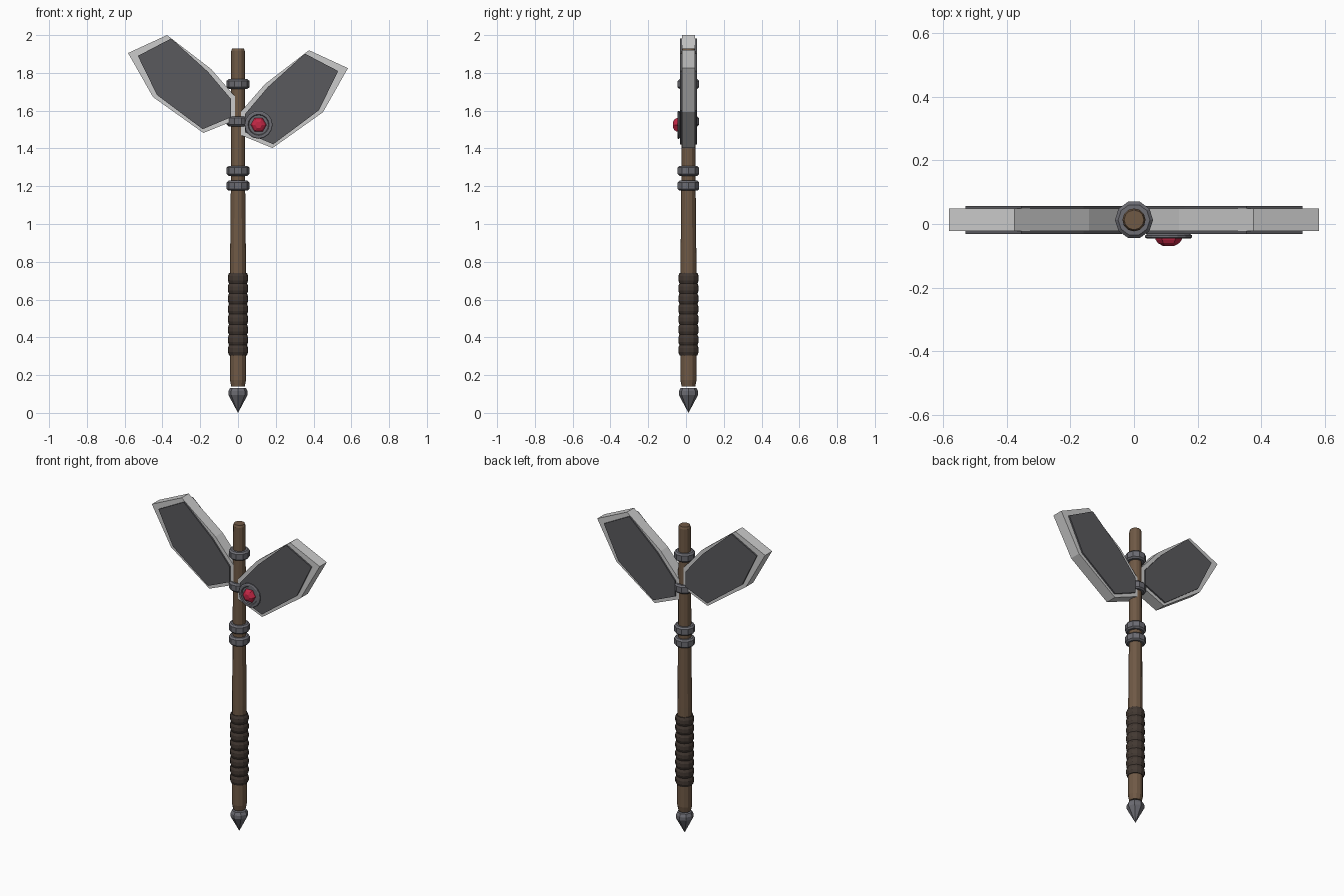
import bpy, bmesh, math
from mathutils import Matrix

if "Cube" in bpy.data.objects:
    bpy.data.objects.remove(bpy.data.objects["Cube"])

CY = 0.013  # depth of the shaft and blade centre plane


def material(name, rgb):
    m = bpy.data.materials.new(name)
    m.diffuse_color = (*rgb, 1)
    m.use_nodes = True
    m.node_tree.nodes["Principled BSDF"].inputs["Base Color"].default_value = m.diffuse_color
    return m


WOOD = material("wood", (0.16, 0.10, 0.06))
LEATHER = material("leather", (0.055, 0.04, 0.032))
STEEL = material("steel", (0.55, 0.55, 0.57))
DARK = material("dark_steel", (0.10, 0.10, 0.11))
IRON = material("iron", (0.15, 0.15, 0.17))
RED = material("red_gem", (0.55, 0.02, 0.06))


def finish(name, bm, mat):
    bmesh.ops.recalc_face_normals(bm, faces=bm.faces)
    me = bpy.data.meshes.new(name)
    bm.to_mesh(me)
    bm.free()
    ob = bpy.data.objects.new(name, me)
    me.materials.append(mat)
    bpy.context.collection.objects.link(ob)
    return ob


def lathe(name, profile, sides, mat, matrix=Matrix.Translation((0, CY, 0))):
    """Turn a (radius, height) profile about z, with flat end caps."""
    bm = bmesh.new()
    rings = []
    for r, z in profile:
        if r == 0:
            rings.append([bm.verts.new((0, 0, z))] * sides)
        else:
            rings.append([bm.verts.new((r * math.cos(a), r * math.sin(a), z))
                          for a in (2 * math.pi * i / sides for i in range(sides))])
    for lo, hi in zip(rings, rings[1:]):
        for i in range(sides):
            j = (i + 1) % sides
            quad = [lo[i], lo[j], hi[j], hi[i]]
            bm.faces.new(list(dict.fromkeys(quad)))
    for ring in (rings[0], rings[-1]):
        if ring[0] is not ring[1]:
            bm.faces.new(ring)
    bm.transform(matrix)
    return finish(name, bm, mat)


def slab(name, outline, half, mat, side, drop):
    """Extrude an x-z outline through y, mirrored by side and lowered by drop."""
    bm = bmesh.new()
    face = bm.faces.new([bm.verts.new((x * side, CY - half, z - drop)) for x, z in outline])
    ext = bmesh.ops.extrude_face_region(bm, geom=[face])
    verts = [v for v in ext["geom"] if isinstance(v, bmesh.types.BMVert)]
    bmesh.ops.translate(bm, verts=verts, vec=(0, 2 * half, 0))
    return finish(name, bm, mat)


# Shaft and pommel spike
lathe("shaft", [(0.036, 0.14), (0.043, 0.175), (0.042, 0.80), (0.038, 1.2),
                (0.036, 1.915), (0.031, 1.928)], 12, WOOD)
lathe("pommel_spike", [(0, 0.0), (0.051, 0.095), (0.051, 0.115), (0.042, 0.132)], 8, IRON)

# Wrapped leather grip
wraps, z0, z1 = 8, 0.305, 0.74
step = (z1 - z0) / wraps
grip = [(0.047, z0)]
for k in range(wraps):
    grip += [(0.054, z0 + (k + 0.3) * step), (0.054, z0 + (k + 0.7) * step),
             (0.048, z0 + (k + 1) * step)]
lathe("grip_wrap", grip, 12, LEATHER)

# Metal collars
for name, z in (("lower_collar", 1.203), ("second_collar", 1.281),
                ("blade_collar", 1.543), ("top_collar", 1.741)):
    lathe(name, [(0.050, z - 0.026), (0.060, z - 0.017), (0.060, z + 0.017),
                 (0.050, z + 0.026)], 10, IRON)

# Twin blades: pale body with a raised dark panel on both faces
BODY = [(-0.582, 1.905), (-0.376, 2.0), (-0.142, 1.82), (-0.016, 1.675),
        (-0.016, 1.55), (-0.183, 1.482), (-0.45, 1.672)]
PANEL = [(-0.530, 1.890), (-0.354, 1.982), (-0.159, 1.806), (-0.037, 1.662),
         (-0.037, 1.565), (-0.187, 1.502), (-0.429, 1.683)]
for name, side, drop in (("left", 1, 0), ("right", -1, 0.08)):
    slab(name + "_blade", BODY, 0.035, STEEL, side, drop)
    slab(name + "_blade_panel", PANEL, 0.044, DARK, side, drop)

# Round setting and faceted gem on the front of the right blade
to_front = Matrix.Translation((0.109, 0, 1.525)) @ Matrix.Rotation(math.pi / 2, 4, 'X')
lathe("gem_setting", [(0.068, 0.032), (0.074, 0.036), (0.074, 0.042), (0.068, 0.046),
                      (0.056, 0.046), (0.052, 0.040)], 16, IRON, to_front)
lathe("gem", [(0.042, 0.038), (0.042, 0.048), (0.034, 0.060), (0.018, 0.069)],
      6, RED, to_front)
